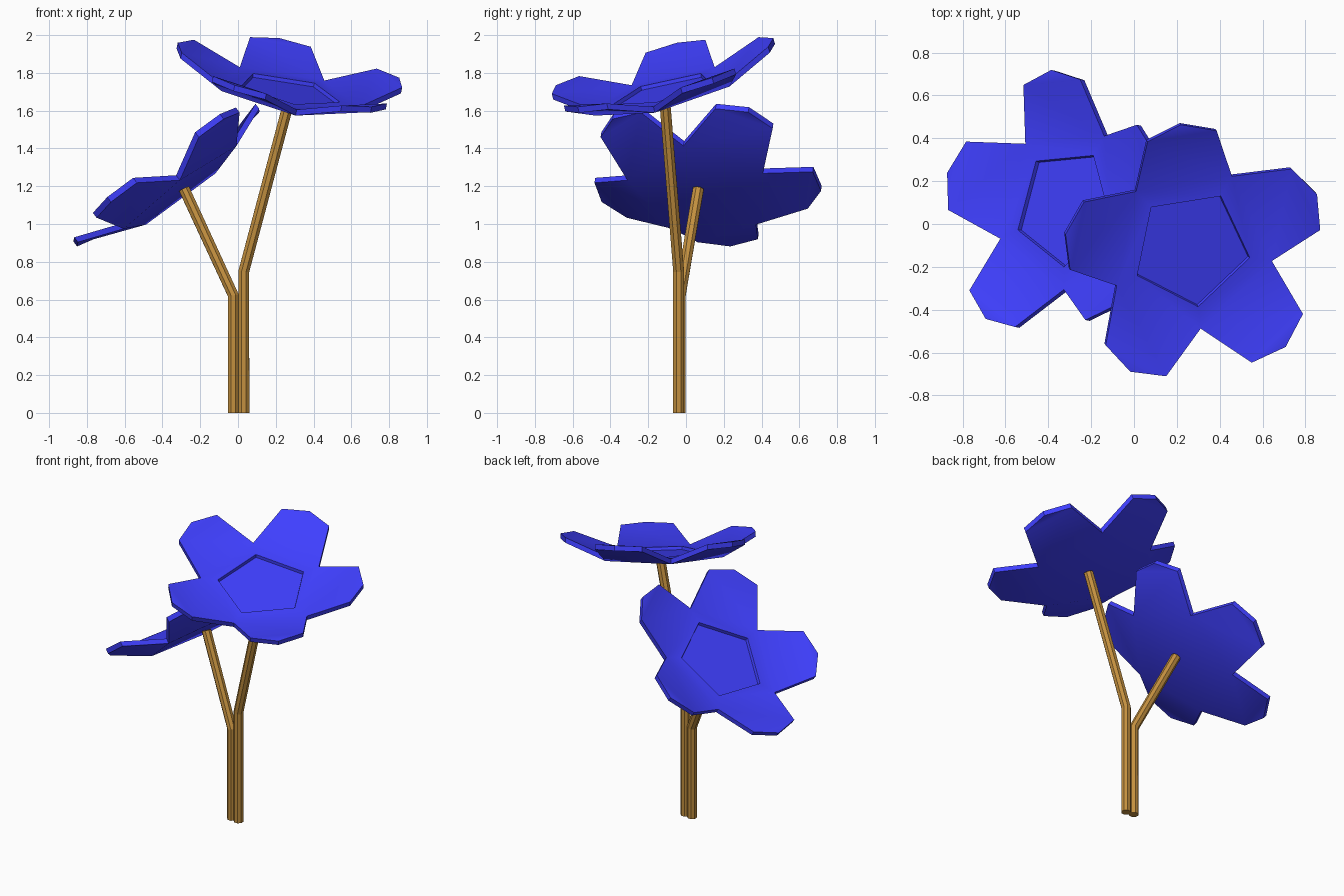
import bpy, bmesh, math
from mathutils import Vector, Matrix

if "Cube" in bpy.data.objects:
    bpy.data.objects.remove(bpy.data.objects["Cube"])


def material(name, rgb):
    m = bpy.data.materials.new(name)
    m.diffuse_color = (*rgb, 1)
    m.use_nodes = True
    m.node_tree.nodes["Principled BSDF"].inputs["Base Color"].default_value = m.diffuse_color
    return m


BLUE = material("petal_blue", (0.05, 0.05, 1.0))
BROWN = material("stem_brown", (0.55, 0.28, 0.05))


def finish(bm, name, mat, smooth=False):
    bmesh.ops.recalc_face_normals(bm, faces=bm.faces[:])
    me = bpy.data.meshes.new(name)
    bm.to_mesh(me)
    bm.free()
    me.materials.append(mat)
    ob = bpy.data.objects.new(name, me)
    bpy.context.collection.objects.link(ob)
    if smooth:
        bpy.ops.object.select_all(action='DESELECT')
        ob.select_set(True)
        bpy.context.view_layer.objects.active = ob
        bpy.ops.object.shade_smooth_by_angle(angle=math.radians(25))
    return ob


# Five-petal flower: thick cupped petals around a recessed pentagon
def flower(name, center, normal, petal_dir, thick=0.033, rise=0.11):
    bm = bmesh.new()

    def ring(r, h, off=36):
        out = []
        for i in range(5):
            a = math.radians(72 * i + off)
            out.append(bm.verts.new((r * math.cos(a), r * math.sin(a), h)))
        return out

    side_r = math.hypot(0.575, 0.165)
    side_a = math.degrees(math.atan2(0.165, 0.575))

    def sheet(z):
        return (ring(0.39, z), ring(side_r, z + rise * 0.95, -side_a),
                ring(0.632, z + rise, 0), ring(side_r, z + rise * 0.95, side_a))

    top, bottom = sheet(0), sheet(-thick)
    rim, floor = ring(0.283, 0), ring(0.278, -0.02)
    bm.faces.new(floor)
    bm.faces.new(bottom[0])
    for i in range(5):
        p = i - 1
        bm.faces.new((floor[p], floor[i], rim[i], rim[p]))
        bm.faces.new((rim[p], rim[i], top[0][i], top[0][p]))
        for valley, left, tip, right in (top, bottom):
            bm.faces.new((valley[p], left[i], right[i], valley[i]))
            bm.faces.new((left[i], tip[i], right[i]))
        edge = lambda s: (s[0][p], s[1][i], s[2][i], s[3][i], s[0][i])
        t, b = edge(top), edge(bottom)
        for k in range(4):
            bm.faces.new((t[k], t[k + 1], b[k + 1], b[k]))
    z = Vector(normal).normalized()
    x = Vector(petal_dir)
    x = (x - z * x.dot(z)).normalized()
    m = Matrix((x, z.cross(x), z)).transposed().to_4x4()
    bm.transform(Matrix.Translation(center) @ m)
    return finish(bm, name, BLUE, True)


# Bent stem: straight foot, then a slanted branch
def stem(name, foot, bend, tip, radius=0.031, sides=8):
    bm = bmesh.new()
    pts = [Vector(foot), Vector(bend), Vector(tip)]
    up = Vector((0, 0, 1))
    d = (pts[2] - pts[1]).normalized()
    rings = []
    for p, axis in zip(pts, (up, (up + d).normalized(), d)):
        q = up.rotation_difference(axis)
        rings.append([bm.verts.new(p + q @ Vector((
            radius * math.cos(math.tau * (k + 0.5) / sides),
            radius * math.sin(math.tau * (k + 0.5) / sides), 0)))
            for k in range(sides)])
    for a, b in zip(rings, rings[1:]):
        for k in range(sides):
            bm.faces.new((a[k - 1], a[k], b[k], b[k - 1]))
    bm.faces.new(rings[0])
    bm.faces.new(rings[-1])
    return finish(bm, name, BROWN)


# Upper and lower blossoms with their stems
flower("upper_flower", (0.268, -0.115, 1.710), (0.189, -0.245, 0.951), (-0.069, 0.602, 0.17))
flower("lower_flower", (-0.325, 0.08, 1.203), (-0.597, 0.117, 0.795), (0.478, 0.238, 0.324))
stem("upper_stem", (0.031, -0.039, 0), (0.031, -0.039, 0.75), (0.273, -0.113, 1.66))
stem("lower_stem", (-0.024, -0.031, 0), (-0.024, -0.031, 0.62), (-0.285, 0.065, 1.185))
